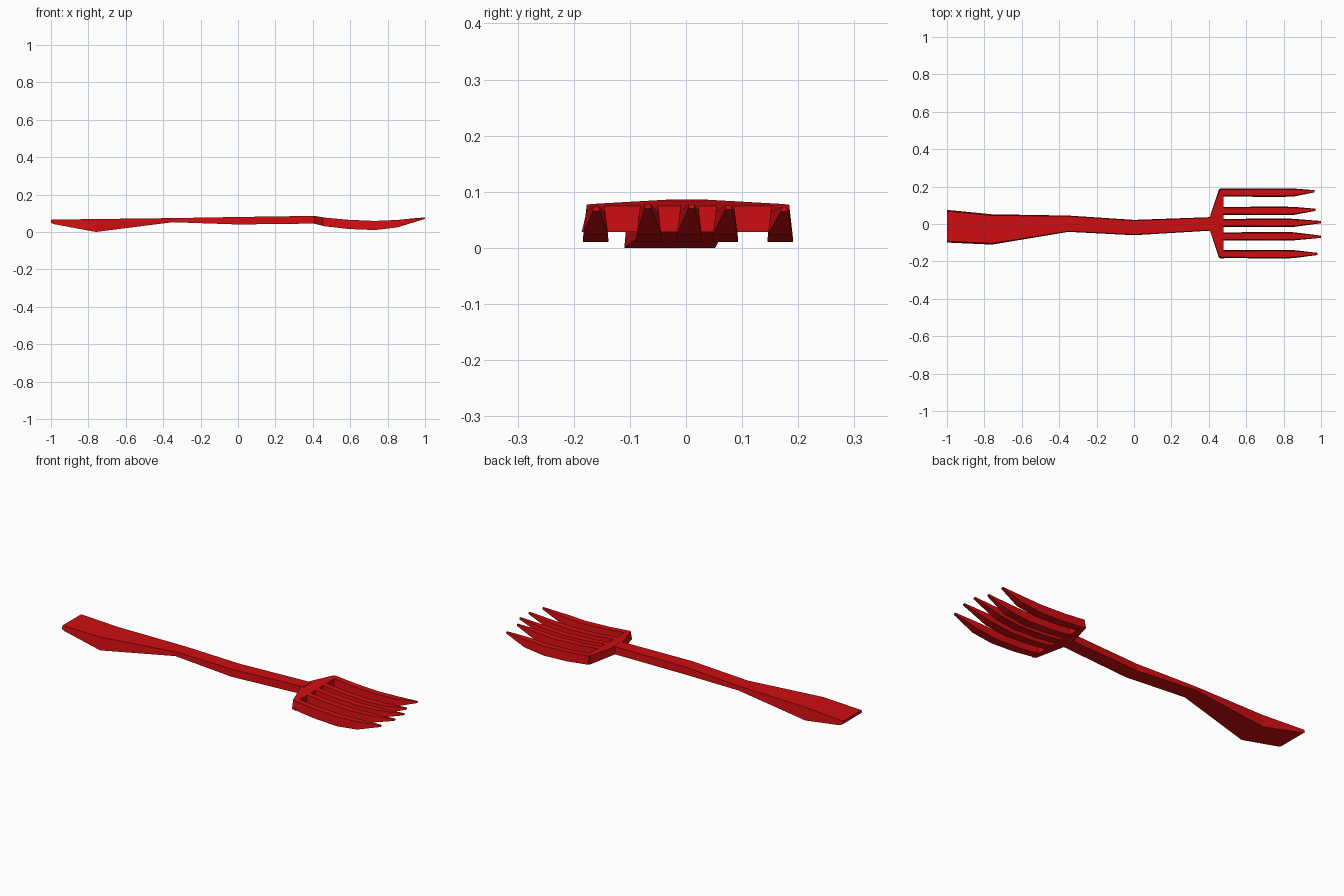
import bpy
import bmesh

if "Cube" in bpy.data.objects:
    bpy.data.objects.remove(bpy.data.objects["Cube"])

red = bpy.data.materials.new("red plastic")
red.use_nodes = True
red.diffuse_color = (0.62, 0.004, 0.005, 1)
red.node_tree.nodes["Principled BSDF"].inputs["Base Color"].default_value = red.diffuse_color


def loft(name, stations, inset):
    """Loft four-sided sections (x, y low, y high, z low, z high), narrower on top."""
    bm = bmesh.new()
    rings = []
    for x, y0, y1, z0, z1 in stations:
        t = (y1 - y0) * inset
        corners = [(y0, z0), (y1, z0), (y1 - t, z1), (y0 + t, z1)]
        rings.append([bm.verts.new((x, y, z)) for y, z in corners])
    for a, b in zip(rings, rings[1:]):
        for i in range(4):
            j = (i + 1) % 4
            bm.faces.new((a[i], a[j], b[j], b[i]))
    bm.faces.new(rings[0])
    bm.faces.new(rings[-1])
    bmesh.ops.recalc_face_normals(bm, faces=bm.faces)
    mesh = bpy.data.meshes.new(name)
    bm.to_mesh(mesh)
    bm.free()
    mesh.materials.append(red)
    obj = bpy.data.objects.new(name, mesh)
    bpy.context.collection.objects.link(obj)


# Handle, slightly wavy and widening to a flat end
loft("handle", [
    (-1.0, -0.10, 0.075, 0.05, 0.066),
    (-0.985, -0.10, 0.074, 0.042, 0.066),
    (-0.76, -0.11, 0.052, 0.0, 0.069),
    (-0.35, -0.042, 0.045, 0.052, 0.074),
    (0.0, -0.06, 0.022, 0.04, 0.08),
    (0.42, -0.035, 0.037, 0.045, 0.086),
], 0.04)

# Flared head joining the handle to the tines
loft("head", [
    (0.405, -0.033, 0.036, 0.045, 0.086),
    (0.455, -0.182, 0.187, 0.032, 0.078),
    (0.478, -0.186, 0.189, 0.028, 0.075),
], 0.03)

# Curved tines: root y, tip x, tip y, tip height
tines = [
    (-0.161, 0.98, -0.16, 0.074),
    (-0.066, 1.0, -0.068, 0.078),
    (0.006, 1.0, 0.010, 0.078),
    (0.070, 0.97, 0.076, 0.076),
    (0.168, 0.965, 0.175, 0.073),
]
# Curve of a tine: x, half width, underside, top
curve = [
    (0.46, 0.021, 0.031, 0.077),
    (0.59, 0.022, 0.016, 0.065),
    (0.73, 0.023, 0.010, 0.059),
    (0.85, 0.022, 0.024, 0.064),
]
for n, (y, tip_x, tip_y, tip_z) in enumerate(tines):
    sections = [(x, y - w, y + w, low, top) for x, w, low, top in curve]
    sections.append((tip_x, tip_y - 0.006, tip_y + 0.006, tip_z - 0.008, tip_z))
    loft(f"tine_{n + 1}", sections, 0.12)
